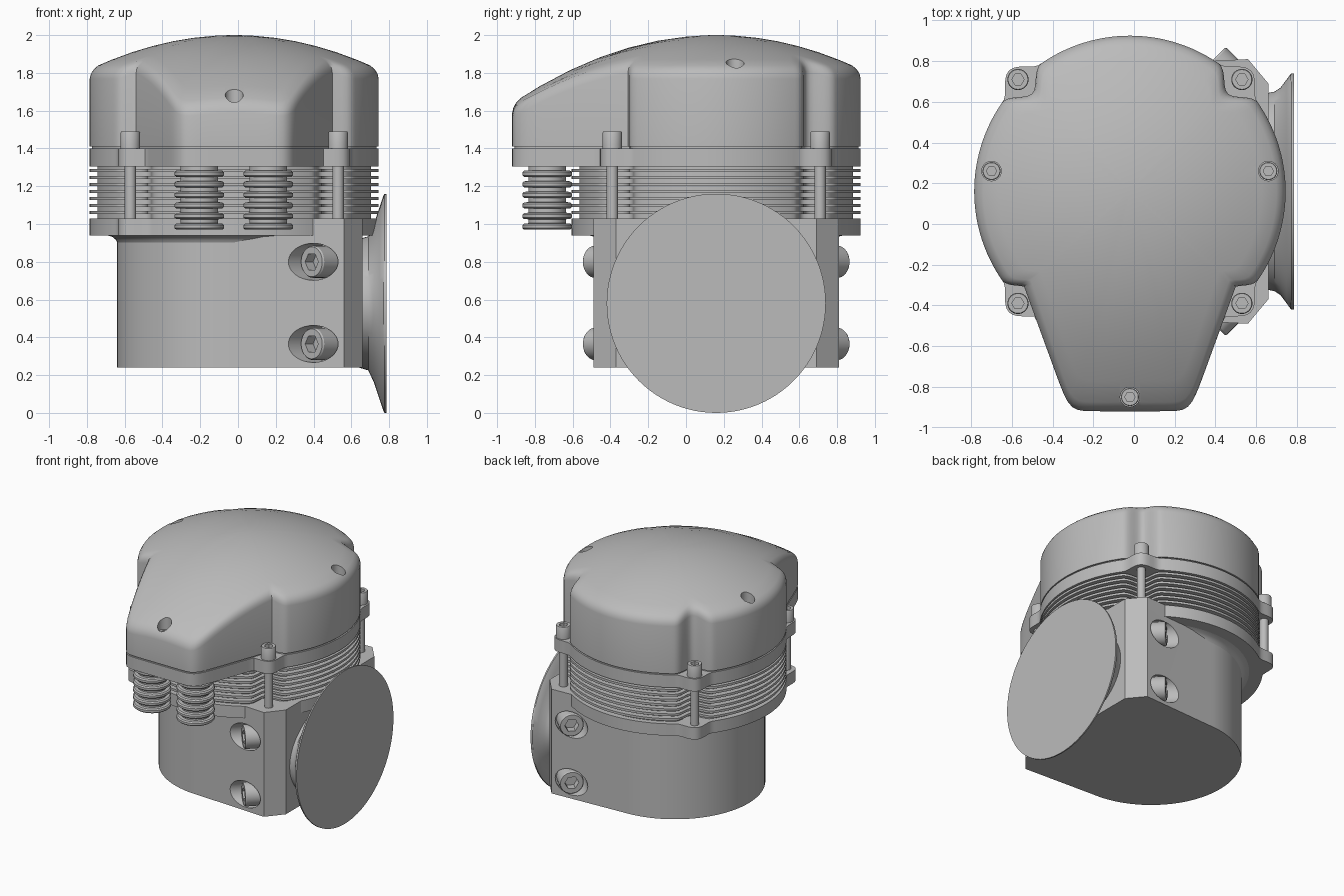
import bpy, bmesh
from math import sin, cos, pi, radians, hypot
from mathutils import Vector, Matrix

if "Cube" in bpy.data.objects:
    bpy.data.objects.remove(bpy.data.objects["Cube"])

CX, CY = -0.02, 0.16            # main cylinder axis
DIAG = 0.55                     # bolt offset from the axis
R = 0.765                       # main radius
AXIS = Matrix.Translation((CX, CY, 0))

metal = bpy.data.materials.new("grey metal")
metal.use_nodes = True
GREY = (0.5, 0.5, 0.5, 1)
metal.diffuse_color = GREY
metal.node_tree.nodes["Principled BSDF"].inputs["Base Color"].default_value = GREY


def loft(name, rings, matrix=Matrix(), smooth=30):
    """Skin a stack of equal-length rings and cap both ends."""
    bm = bmesh.new()
    loops = [[bm.verts.new(matrix @ Vector(p)) for p in ring] for ring in rings]
    n = len(loops[0])
    for a, b in zip(loops, loops[1:]):
        for i in range(n):
            j = (i + 1) % n
            bm.faces.new((a[i], a[j], b[j], b[i]))
    bm.faces.new(loops[0][::-1])
    bm.faces.new(loops[-1])
    bmesh.ops.recalc_face_normals(bm, faces=bm.faces)
    mesh = bpy.data.meshes.new(name)
    bm.to_mesh(mesh)
    bm.free()
    mesh.materials.append(metal)
    obj = bpy.data.objects.new(name, mesh)
    bpy.context.collection.objects.link(obj)
    shade(obj, smooth)
    return obj


def shade(obj, angle=30):
    bpy.ops.object.select_all(action='DESELECT')
    obj.select_set(True)
    bpy.context.view_layer.objects.active = obj
    bpy.ops.object.shade_smooth_by_angle(angle=radians(angle))


def cut(obj, cutters):
    for c in cutters:
        c.hide_render = True
        mod = obj.modifiers.new("cut", 'BOOLEAN')
        mod.operation, mod.solver, mod.object = 'DIFFERENCE', 'EXACT', c
        bpy.context.view_layer.objects.active = obj
        bpy.ops.object.modifier_apply(modifier=mod.name)
        bpy.data.objects.remove(c)
    shade(obj)


def ring(rfun, z, n=240):
    out = []
    for i in range(n):
        t = 2 * pi * i / n
        r = rfun(t) if callable(rfun) else rfun
        out.append((r * cos(t), r * sin(t), z))
    return out


def turned(name, profile, matrix=AXIS, n=32):
    return loft(name, [ring(r, z, n) for r, z in profile], matrix)


# Outline rules around the main axis
def bump(t, width):
    d = abs((t % (pi / 2)) - pi / 4)
    return 0.5 + 0.5 * cos(pi * d / width) if d < width else 0


def nose(t):
    a = abs((t - 1.5 * pi + pi) % (2 * pi) - pi)
    if a > radians(60):
        return 0
    side = 0.69 / (sin(a) + 0.364 * cos(a))
    front = 1.08 / cos(a)
    return (side ** -28 + front ** -28) ** (-1 / 28)


def notched(t):
    return R - 0.085 * bump(t, 0.18)


def cover_outline(t):
    return max(notched(t), nose(t))


def lugged(t):
    return R + 0.075 * bump(t, 0.17)


def flange_outline(t):
    return max(lugged(t), nose(t))


def hexagon(size):
    return lambda t: size / cos((t % (pi / 3)) - pi / 6)


def socket_screw(name, matrix, r, h):
    """Cap head with a hexagonal recess; local z = 0 is the seat."""
    hexa = hexagon(r * 0.5)
    rings = [ring(r, 0, 36), ring(r, h * 0.92, 36), ring(r * 0.93, h, 36),
             ring(hexa, h, 36), ring(hexa, h * 0.5, 36)]
    return loft(name, rings, matrix)


# Domed cover
def dome(r):
    return 2.0 - 0.31 * r * r


def dome_ring(inset, scale=1, drop=0):
    pts = []
    for x, y, _ in ring(cover_outline, 0):
        r = hypot(x, y)
        q = (r - inset) * scale
        pts.append((x * q / r, y * q / r, dome(q) - drop))
    return pts


cover_rings = [ring(cover_outline, 1.41), dome_ring(0, 1, 0.05),
               dome_ring(0.006, 1, 0.027), dome_ring(0.02, 1, 0.01), dome_ring(0.045)]
cover_rings += [dome_ring(0.045, s) for s in (0.9, 0.75, 0.6, 0.45, 0.3, 0.15, 0.04)]
cover = loft("domed_cover", cover_rings, AXIS)
holes = []
for x, y in ((-0.68, 0.1), (0.68, 0.1), (0, -1.01)):
    top = dome(hypot(x, y))
    place = AXIS @ Matrix.Translation((x, y, top - 0.1))
    holes.append(turned("hole_cutter", [(0.048, 0), (0.048, 0.3)], place))
    socket_screw("cover_screw", place, 0.044, 0.04)
cut(cover, holes)

# Upper flange with gasket, lower flange
loft("gasket", [ring(lambda t: cover_outline(t) - 0.012, z) for z in (1.395, 1.415)], AXIS)
loft("upper_flange", [ring(flange_outline, z) for z in (1.305, 1.4)], AXIS)
loft("lower_flange", [ring(lugged, z) for z in (0.94, 1.03)], AXIS)

# Finned cylinder
loft("cylinder_core", [ring(lambda t: notched(t) - 0.04, z) for z in (1.02, 1.31)], AXIS)
for i in range(7):
    z = 1.052 + i * 0.037
    loft("cooling_fin", [ring(notched, z), ring(notched, z + 0.017)], AXIS)

# Four long bolts
for sx in (-1, 1):
    for sy in (-1, 1):
        place = AXIS @ Matrix.Translation((sx * DIAG, sy * DIAG, 1.4))
        socket_screw("bolt_head", place, 0.052, 0.09)
        turned("bolt_shaft", [(0.03, -0.38), (0.03, 0.01)], place)

# Ribbed tubes under the nose
for x in (-0.205, 0.16):
    profile = [(0.1, 0.97)]
    for i in range(6):
        z = 0.97 + i * 0.056
        profile += [(0.122, z), (0.131, z + 0.008), (0.131, z + 0.024),
                    (0.122, z + 0.032), (0.1, z + 0.034), (0.1, z + 0.055)]
    profile.append((0.1, 1.31))
    turned("ribbed_tube", profile, Matrix.Translation((x, -0.735, 0)), 40)

# Lower body: round on one side, flat mounting block on the other
block = [(0.56, -0.49), (0.66, -0.37), (0.66, 0.69), (0.56, 0.81)]
arc = [(CX + 0.62 * cos(a), CY + 0.62 * sin(a))
       for a in (pi / 2 + pi * i / 48 for i in range(49))]
outline = arc + block
body = loft("lower_body", [[(x, y, z) for x, y in outline] for z in (0.24, 0.95)])
wedge = [(0.36, -0.48)] + block + [(0.36, 0.8)]
loft("block_top", [[(x, y, z) for x, y in wedge] for z in (0.94, 1.03)])
turned("collar", [(0.615, 0.89), (0.625, 0.915), (0.645, 0.932), (0.68, 0.942)], AXIS, 96)

# Angled mounting screws in round pockets
pockets = []
for side in (-1, 1):
    out = Vector((-1, side, 0)).normalized()
    turn = out.to_track_quat('Z', 'Y').to_matrix().to_4x4()
    for z in (0.365, 0.8):
        seat = Vector((0.39, CY + side * 0.65, z)) - out * 0.12
        place = Matrix.Translation(seat) @ turn
        pockets.append(turned("pocket_cutter", [(0.098, 0), (0.098, 0.4)], place))
        socket_screw("mounting_screw", place, 0.085, 0.12)
cut(body, pockets)

# Flared side disc, oval at the body and round at the rim
flare = [(0.64, 0.48, 0.34), (0.69, 0.49, 0.355), (0.72, 0.51, 0.42),
         (0.75, 0.55, 0.51), (0.77, 0.578, 0.57), (0.775, 0.58, 0.58), (0.785, 0.58, 0.58)]
rings = [[(x, CY + ry * cos(2 * pi * i / 96), 0.58 + rz * sin(2 * pi * i / 96))
          for i in range(96)] for x, ry, rz in flare]
loft("side_disc", rings)
